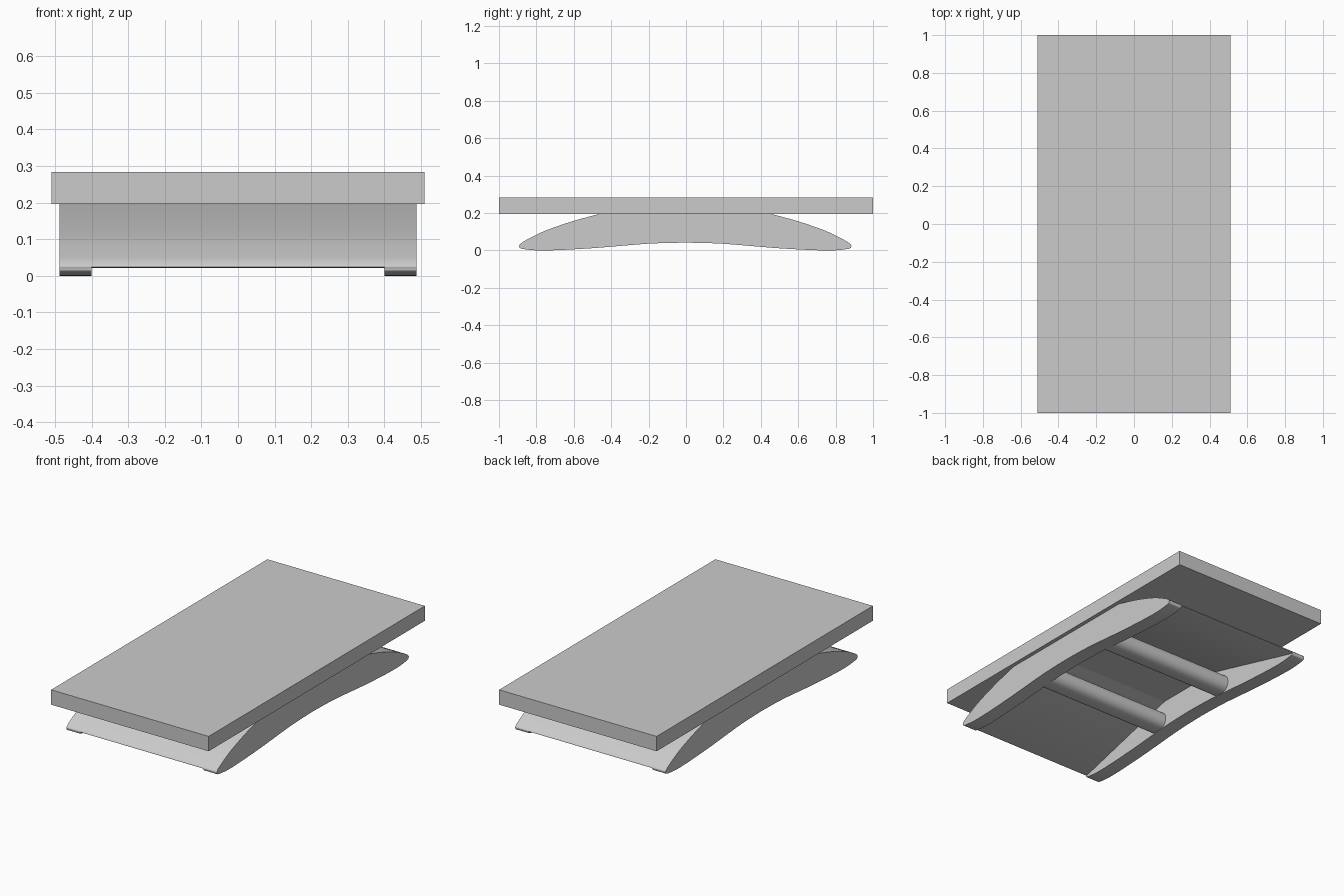
import bpy, bmesh, math

cube = bpy.data.objects.get("Cube")
if cube:
    bpy.data.objects.remove(cube, do_unlink=True)

grey = bpy.data.materials.new("plain_grey")
grey.use_nodes = True
grey.diffuse_color = (0.6, 0.6, 0.6, 1)
grey.node_tree.nodes["Principled BSDF"].inputs["Base Color"].default_value = (0.6, 0.6, 0.6, 1)

UNDER = 0.196   # underside of the top slab
TOP = 0.283     # top of the slab
MID = -0.004    # centre of the base along y


def smooth_path(points, steps=8):
    """Catmull-Rom curve through the points."""
    p = [points[0]] + points + [points[-1]]
    out = []
    for a, b, c, d in zip(p, p[1:], p[2:], p[3:]):
        for i in range(steps):
            t = i / steps
            out.append(tuple(0.5 * (2 * b[k] + (c[k] - a[k]) * t
                       + (2 * a[k] - 5 * b[k] + 4 * c[k] - d[k]) * t * t
                       + (3 * b[k] - a[k] - 3 * c[k] + d[k]) * t ** 3) for k in (0, 1)))
    return out + [points[-1]]


def extrude(name, profile, x0, x1):
    """Closed (y, z) profile swept along x."""
    bm = bmesh.new()
    face = bm.faces.new([bm.verts.new((x0, y + MID, z)) for y, z in profile])
    new = bmesh.ops.extrude_face_region(bm, geom=[face])["geom"]
    bmesh.ops.translate(bm, vec=(x1 - x0, 0, 0),
                        verts=[v for v in new if isinstance(v, bmesh.types.BMVert)])
    bmesh.ops.recalc_face_normals(bm, faces=bm.faces)
    mesh = bpy.data.meshes.new(name)
    bm.to_mesh(mesh)
    bm.free()
    mesh.materials.append(grey)
    obj = bpy.data.objects.new(name, mesh)
    bpy.context.collection.objects.link(obj)
    bpy.ops.object.select_all(action='DESELECT')
    obj.select_set(True)
    bpy.context.view_layer.objects.active = obj
    bpy.ops.object.shade_smooth_by_angle(angle=math.radians(40))


# Half outline of the base: upper curve round the nose, then the arched underside
half = smooth_path([(0.455, UNDER), (0.6, 0.157), (0.75, 0.105), (0.85, 0.056), (0.882, 0.034),
                    (0.887, 0.021), (0.868, 0.008), (0.75, 0), (0.5, 0.012),
                    (0.2, 0.036), (0, 0.042)])
nose = max(range(len(half)), key=lambda i: half[i][0])
upper = half[:nose + 1]
outline = half + [(-y, z) for y, z in reversed(half[:-1])]

# Top slab
extrude("top_slab", [(-1 - MID, UNDER), (1 - MID, UNDER), (1 - MID, TOP), (-1 - MID, TOP)],
        -0.51, 0.51)

# Side rails
extrude("left_rail", outline, 0.4, 0.487)
extrude("right_rail", outline, -0.487, -0.4)

# Rounded cross bar, flush with the underside of the rails
bar = []
for cy, cz, start in ((0.285, 0.087, 0), (0.25, 0.087, 90), (0.25, 0.084, 180), (0.285, 0.082, 270)):
    for i in range(9):
        a = math.radians(start + i * 90 / 8)
        bar.append((cy + 0.05 * math.cos(a), cz + 0.05 * math.sin(a)))

# Sloping end panels with flat undersides, and cross bars, mirrored front to back
inner = [(0.875, 0.021), (0.21, UNDER)]
for side, sign in (("back", 1), ("front", -1)):
    extrude(side + "_slope_panel", [(sign * y, z) for y, z in upper + inner], -0.4, 0.4)
    extrude(side + "_cross_bar", [(sign * y, z) for y, z in bar], -0.4, 0.4)
